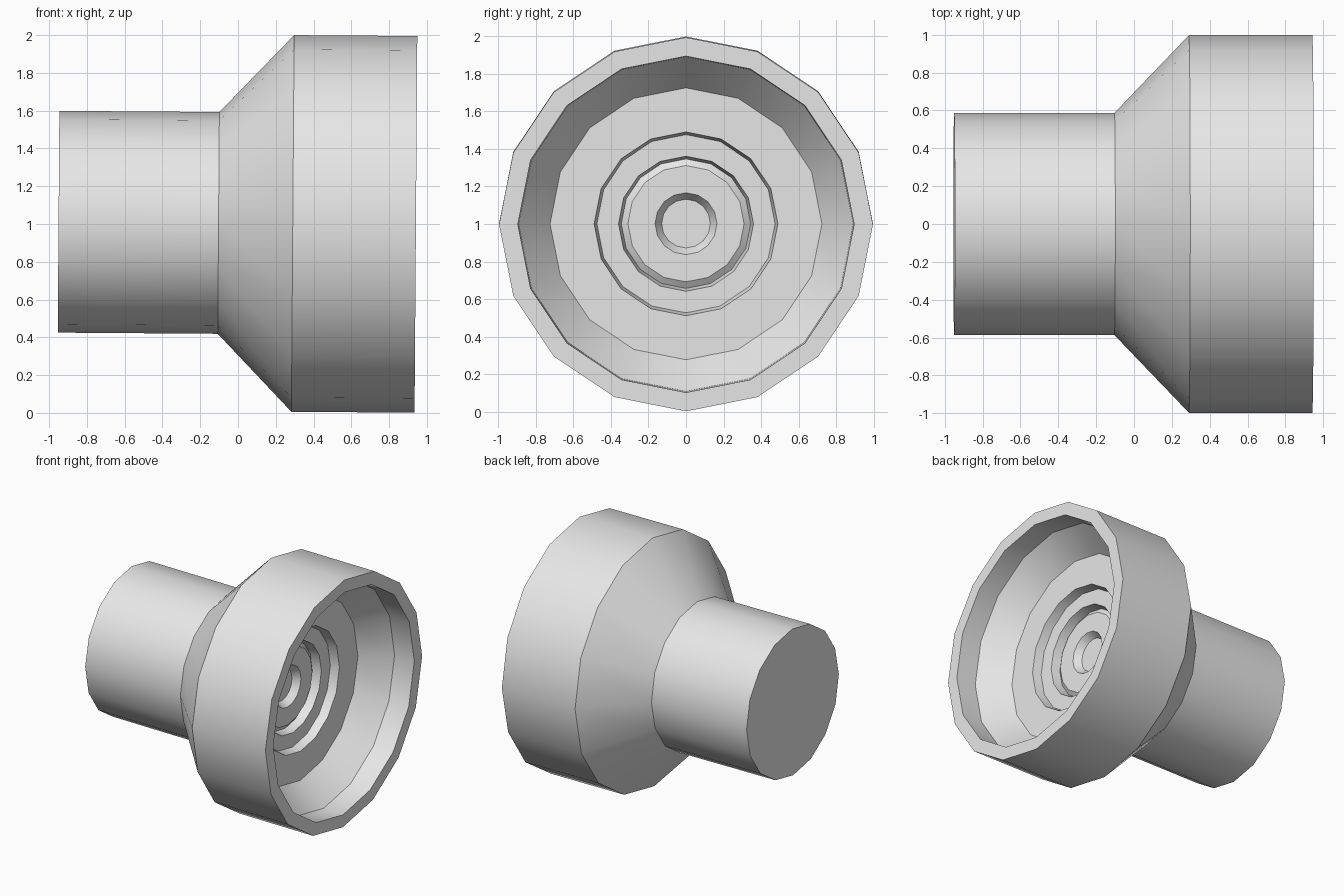
import bpy, bmesh, math
from mathutils import Vector, Matrix

cube = bpy.data.objects.get("Cube")
if cube:
    bpy.data.objects.remove(cube, do_unlink=True)

SIDES = 16
TILT = 0.0073      # slight droop of the open end
CENTRE_Z = 1.005

grey = bpy.data.materials.new("plain_grey")
grey.use_nodes = True
colour = (0.8, 0.8, 0.8, 1.0)
grey.diffuse_color = colour
grey.node_tree.nodes["Principled BSDF"].inputs["Base Color"].default_value = colour


def lathe(name, profile):
    """Spin (x, radius) points around the x axis into a closed solid."""
    bm = bmesh.new()
    verts = [bm.verts.new((x, 0, r)) for x, r in profile]
    edges = [bm.edges.new(pair) for pair in zip(verts, verts[1:])]
    bmesh.ops.spin(bm, geom=verts + edges, cent=(0, 0, 0), axis=(1, 0, 0),
                   angle=math.tau, steps=SIDES)
    bmesh.ops.remove_doubles(bm, verts=bm.verts, dist=0.0005)
    bmesh.ops.recalc_face_normals(bm, faces=bm.faces)
    bm.transform(Matrix.Translation((0, 0, CENTRE_Z)) @ Matrix.Rotation(TILT, 4, 'Y'))
    mesh = bpy.data.meshes.new(name)
    bm.to_mesh(mesh)
    bm.free()
    mesh.materials.append(grey)
    obj = bpy.data.objects.new(name, mesh)
    bpy.context.collection.objects.link(obj)
    bpy.ops.object.select_all(action='DESELECT')
    obj.select_set(True)
    bpy.context.view_layer.objects.active = obj
    bpy.ops.object.shade_smooth_by_angle(angle=math.radians(30))
    return obj


# Closed neck, flared shoulder and wide collar
outside = [(-0.95, 0), (-0.95, 0.587), (-0.103, 0.587), (0.29, 0.997), (0.942, 0.997)]
# Rim, straight wall and tapered bowl
bowl = [(0.942, 0.897), (0.77, 0.892), (0.56, 0.725)]
# Stepped floor, sinking ring by ring
steps = [(0.56, 0.49), (0.49, 0.475), (0.49, 0.36), (0.42, 0.345)]
# Raised centre disc with a small socket
centre = [(0.445, 0.31), (0.445, 0.165), (0.39, 0.13), (0.39, 0)]

lathe("flared_housing", outside + bowl + steps + centre)
